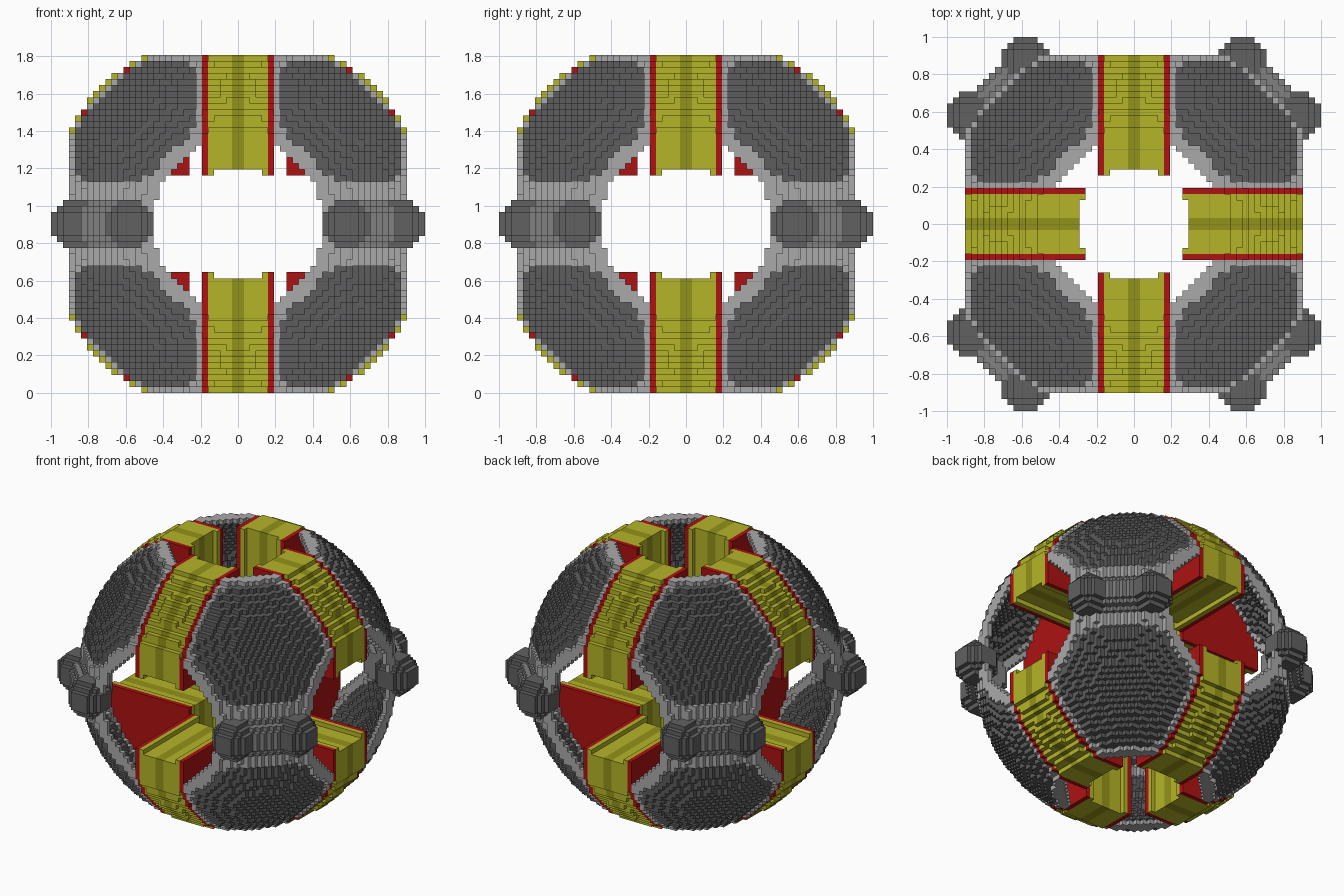
import bpy, bmesh
from math import hypot
from mathutils import Vector

if "Cube" in bpy.data.objects:
    bpy.data.objects.remove(bpy.data.objects["Cube"])

H = 2 / 62            # block size
HALF = 28             # blocks from centre to each flattened face
OUTER = 1024          # squared outer radius, in blocks
INNER = 955           # squared inner radius of the thin shell

COLOURS = {
    "shell_plating": (0.40, 0.40, 0.40),
    "hexagon_panels": (0.11, 0.11, 0.11),
    "equator_knobs": (0.12, 0.12, 0.12),
    "equator_braces": (0.22, 0.22, 0.22),
    "rib_side_plates": (0.42, 0.006, 0.006),
    "yellow_ribs": (0.46, 0.46, 0.022),
    "rib_centre_stripes": (0.29, 0.29, 0.01),
}


def rib_part(t, u, w):
    """Solid wedge rib: t runs across it, u and w lie in its plane."""
    inner = 9 if t < 4 else 8
    if t > 6 or u < inner or w < inner:
        return None
    if t > 5:
        return "rib_side_plates"
    return "rib_centre_stripes" if t < 1 else "yellow_ribs"


def part_at(i, j, k):
    """Name of the part that fills a block of the positive octant."""
    x, y, z = (abs(n + 0.5) for n in (i, j, k))
    # round knobs and the brace between them
    lo, hi = min(x, y), max(x, y)
    if (lo - 18) ** 2 + (hi - 27) ** 2 + z * z < 16.8:
        return "equator_knobs"
    if lo > 18 and (hypot(x, y) - 30.4) ** 2 + z * z < 16 and hi < HALF:
        return "equator_braces"
    # everything else sits inside the flattened sphere
    r2 = x * x + y * y + z * z
    if r2 > OUTER or max(x, y, z) > HALF:
        return None
    rib = rib_part(x, y, z) or rib_part(y, x, z)
    if rib:
        return rib
    if r2 < INNER:
        return None
    on_axis = (x + y + z) / (3 * r2) ** 0.5
    if min(x, y, z) > 7 and hi < 26.6 and z < 26.6 and on_axis > 0.908:
        return "hexagon_panels"
    return "shell_plating"


# fill one octant
N = 33
blocks = {}
for i in range(N):
    for j in range(N):
        for k in range(N):
            name = part_at(i, j, k)
            if name:
                blocks[i, j, k] = name


def mirrored(n):
    return n if n >= 0 else -1 - n


def block_faces(cell):
    """Corner loops of the exposed sides of one block."""
    for axis in range(3):
        for side in (0, 1):
            near = list(cell)
            near[axis] += 2 * side - 1
            if tuple(map(mirrored, near)) in blocks:
                continue
            a, b = (axis + 1) % 3, (axis + 2) % 3
            loop = []
            for da, db in ((0, 0), (1, 0), (1, 1), (0, 1)):
                p = list(cell)
                p[axis] += side
                p[a] += da
                p[b] += db
                loop.append(tuple(p))
            yield loop if side else loop[::-1]


def build(name, colour):
    bm = bmesh.new()
    verts = {}
    for cell, part in blocks.items():
        if part != name:
            continue
        for loop in block_faces(cell):
            for p in loop:
                if p not in verts:
                    verts[p] = bm.verts.new(Vector(p) * H)
            bm.faces.new([verts[p] for p in loop])
    mesh = bpy.data.meshes.new(name)
    bm.to_mesh(mesh)
    bm.free()
    mat = bpy.data.materials.new(name)
    mat.diffuse_color = (*colour, 1)
    mat.use_nodes = True
    mat.node_tree.nodes["Principled BSDF"].inputs["Base Color"].default_value = mat.diffuse_color
    mesh.materials.append(mat)
    ob = bpy.data.objects.new(name, mesh)
    bpy.context.collection.objects.link(ob)
    ob.location.z = HALF * H
    # the other seven octants
    mirror = ob.modifiers.new("octants", "MIRROR")
    mirror.use_axis = (True, True, True)
    mirror.merge_threshold = 0.0005


for part_name, rgb in COLOURS.items():
    build(part_name, rgb)
